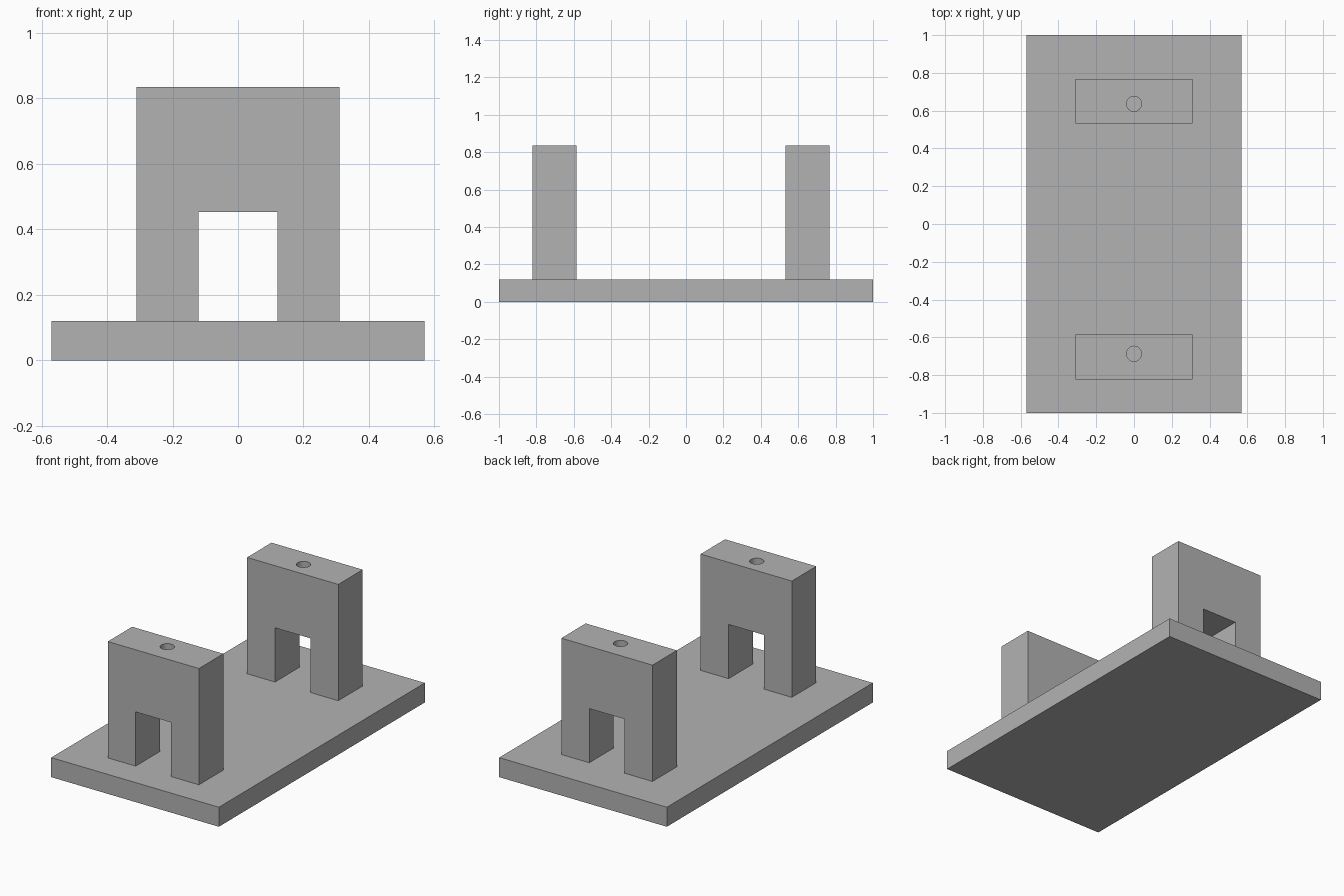
import bpy
import bmesh
from mathutils import Matrix

cube = bpy.data.objects.get("Cube")
if cube:
    bpy.data.objects.remove(cube, do_unlink=True)

grey = bpy.data.materials.new("mid_grey")
grey.use_nodes = True
colour = (0.45, 0.45, 0.45, 1)
grey.diffuse_color = colour
grey.node_tree.nodes["Principled BSDF"].inputs["Base Color"].default_value = colour

BASE_TOP = 0.12
BLOCK_TOP = 0.835


def add_object(name, bm):
    bmesh.ops.recalc_face_normals(bm, faces=bm.faces)
    mesh = bpy.data.meshes.new(name)
    bm.to_mesh(mesh)
    bm.free()
    mesh.materials.append(grey)
    obj = bpy.data.objects.new(name, mesh)
    bpy.context.collection.objects.link(obj)
    return obj


def extruded_profile(name, points, y0, y1):
    """Extrude an x-z outline from y0 to y1."""
    bm = bmesh.new()
    face = bm.faces.new([bm.verts.new((x, y0, z)) for x, z in points])
    moved = bmesh.ops.extrude_face_region(bm, geom=[face])["geom"]
    verts = [v for v in moved if isinstance(v, bmesh.types.BMVert)]
    bmesh.ops.translate(bm, verts=verts, vec=(0, y1 - y0, 0))
    return add_object(name, bm)


def drill(block, y, radius=0.04, depth=0.2):
    """Sink a round blind hole into the top of a block."""
    bm = bmesh.new()
    bmesh.ops.create_cone(bm, cap_ends=True, segments=32, radius1=radius,
                          radius2=radius, depth=2 * depth,
                          matrix=Matrix.Translation((0, y, BLOCK_TOP)))
    cutter = add_object(block.name + "_hole_cutter", bm)
    cutter.hide_render = True
    cutter.hide_viewport = True
    cut = block.modifiers.new("top_hole", 'BOOLEAN')
    cut.operation = 'DIFFERENCE'
    cut.solver = 'EXACT'
    cut.object = cutter


# Base plate
extruded_profile("base_plate", [(-0.57, 0), (0.57, 0), (0.57, BASE_TOP),
                                (-0.57, BASE_TOP)], -1, 1)

# Two upright blocks, each with a square archway and a hole in the top
half_arch = [(0.12, 0.453), (0.12, BASE_TOP), (0.31, BASE_TOP), (0.31, BLOCK_TOP)]
arch = half_arch + [(-x, z) for x, z in reversed(half_arch)]
for name, y0, y1, hole_y in (("front_upright", -0.822, -0.585, -0.687),
                             ("back_upright", 0.531, 0.768, 0.636)):
    drill(extruded_profile(name, arch, y0, y1), hole_y)
